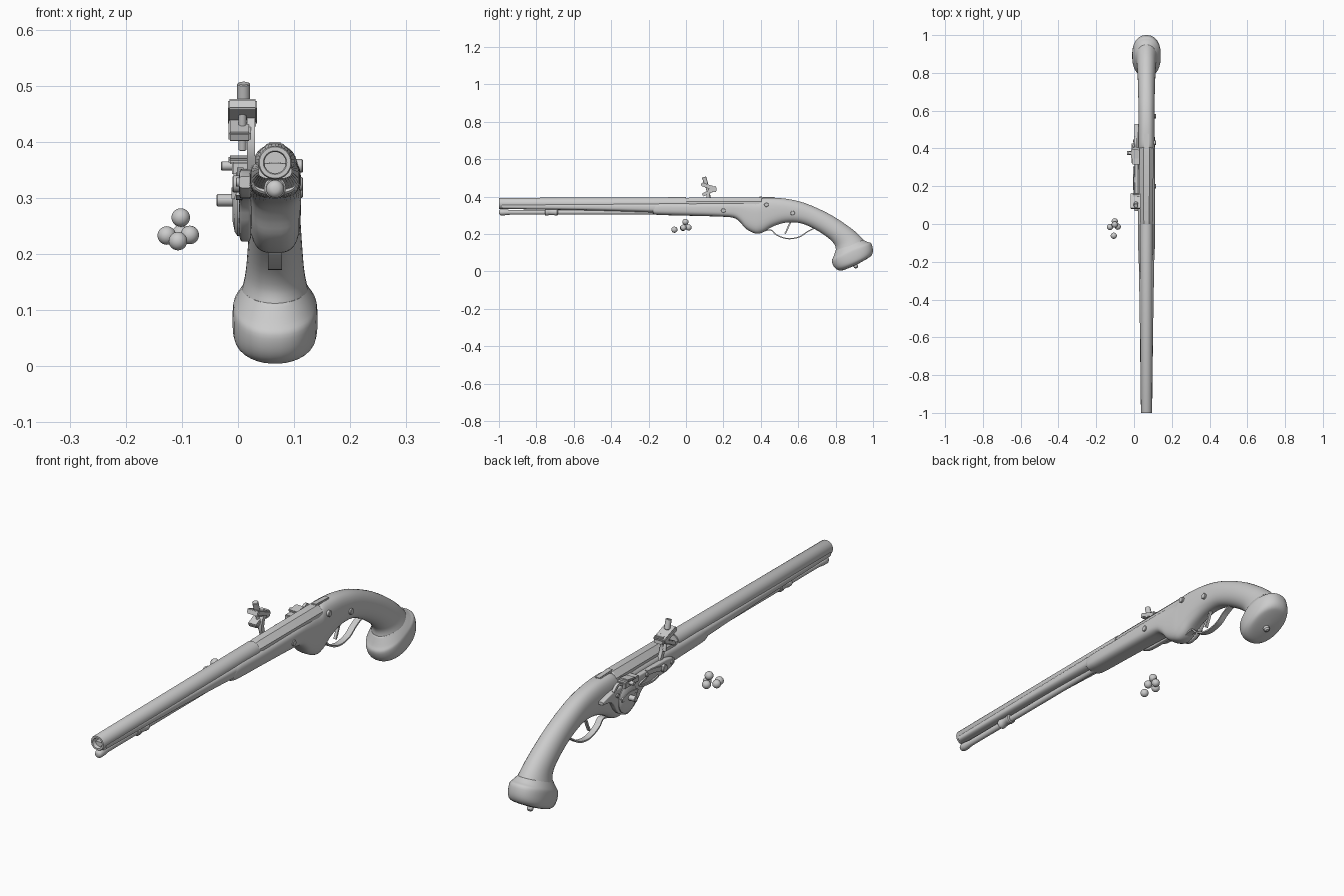
import bpy, bmesh, math
from mathutils import Vector, Matrix

CX = 0.066
steel = bpy.data.materials.new("plain grey")
steel.diffuse_color = (0.6, 0.6, 0.6, 1)


def finish(name, bm, angle=35):
    bmesh.ops.recalc_face_normals(bm, faces=bm.faces)
    me = bpy.data.meshes.new(name)
    bm.to_mesh(me)
    bm.free()
    ob = bpy.data.objects.new(name, me)
    bpy.context.collection.objects.link(ob)
    me.materials.append(steel)
    bpy.ops.object.select_all(action='DESELECT')
    ob.select_set(True)
    bpy.context.view_layer.objects.active = ob
    bpy.ops.object.shade_smooth_by_angle(angle=math.radians(angle))
    return ob


def skin(name, rings, angle=35):
    bm = bmesh.new()
    vs = [[bm.verts.new(p) for p in r] for r in rings]
    n = len(rings[0])
    for a, b in zip(vs, vs[1:]):
        for i in range(n):
            bm.faces.new((a[i], a[(i + 1) % n], b[(i + 1) % n], b[i]))
    bm.faces.new(vs[0])
    bm.faces.new(vs[-1])
    return finish(name, bm, angle)


def resample(rows, steps):
    # Catmull-Rom smoothing of a list of tuples
    rows = [Vector(r) for r in rows]
    ext = [rows[0]] + rows + [rows[-1]]
    out = []
    for p0, p1, p2, p3 in zip(ext, ext[1:], ext[2:], ext[3:]):
        for s in range(steps):
            t = s / steps
            out.append(0.5 * (2 * p1 + (p2 - p0) * t + (2 * p0 - 5 * p1 + 4 * p2 - p3) * t * t
                              + (3 * p1 - p0 - 3 * p2 + p3) * t ** 3))
    return out + [rows[-1]]


def loft(name, rows, cx=CX, steps=4, seg=32, angle=35):
    # each row: top y, top z, bottom y, bottom z, half width, squareness
    rings = []
    for yt, zt, yb, zb, hw, n in resample(rows, steps):
        ring = []
        for i in range(seg):
            a = 2 * math.pi * (i + 0.5) / seg
            c, s = math.cos(a), math.sin(a)
            u = math.copysign(abs(c) ** (2 / n), c)
            v = math.copysign(abs(s) ** (2 / n), s)
            ring.append((cx + hw * u, (yt + yb) / 2 + v * (yt - yb) / 2,
                         (zt + zb) / 2 + v * (zt - zb) / 2))
        rings.append(ring)
    return skin(name, rings, angle)


def strap(name, pts, cx, width, thick, steps=5):
    # flat bar following points (y, z)
    p = resample(pts, steps)
    rings = []
    for i, q in enumerate(p):
        d = (p[min(i + 1, len(p) - 1)] - p[max(i - 1, 0)]).normalized()
        o = Vector((-d.y, d.x)) * thick / 2
        rings.append([(cx + sx * width / 2, q.x + so * o.x, q.y + so * o.y)
                      for sx, so in ((-1, -1), (1, -1), (1, 1), (-1, 1))])
    return skin(name, rings)


def lathe(name, prof, origin, axis, sides=24, turn=0.0, angle=35):
    # prof: (distance along axis, radius)
    rot = Vector(axis).to_track_quat('Z', 'Y').to_matrix()
    rings = [[Vector(origin) + rot @ Vector((r * math.cos(2 * math.pi * i / sides + turn),
              r * math.sin(2 * math.pi * i / sides + turn), h)) for i in range(sides)]
             for h, r in prof]
    return skin(name, rings, angle)


def rod(name, origin, axis, length, r, sides=20):
    b = min(r, length) * 0.15
    return lathe(name, [(0, r - b), (b, r), (length - b, r), (length, r - b)], origin, axis, sides)


def block(name, center, size, tilt=0.0, bevel=0.003):
    bm = bmesh.new()
    m = (Matrix.Translation(center) @ Matrix.Rotation(tilt, 4, 'X')
         @ Matrix.Diagonal((*size, 1)))
    bmesh.ops.create_cube(bm, size=1, matrix=m)
    bmesh.ops.bevel(bm, geom=bm.edges[:], offset=bevel, segments=2, affect='EDGES')
    return finish(name, bm)


# Barrel: round bored front, eight-sided breech
lathe("barrel", [(0.25, 0.004), (0.25, 0.019), (0.003, 0.019), (0, 0.021), (0, 0.028), (0.004, 0.030),
                 (0.9, 0.0335), (1.0, 0.034)], (CX, -1, 0.363), (0, 1, 0), 32)
lathe("breech", [(0, 0.033), (0.02, 0.038), (0.4, 0.0395), (0.405, 0.036)], (CX, 0.0, 0.3595),
      (0, 1, 0), 8, math.pi / 8, 20)
block("breech_tang", (CX, 0.435, 0.392), (0.026, 0.09, 0.012), -0.04)

# Thin wooden bed under the barrel, then the main stock
loft("fore_stock", [(-0.985, 0.362, -0.985, 0.334, 0.030, 3), (-0.5, 0.364, -0.5, 0.326, 0.036, 3),
                    (-0.1, 0.367, -0.1, 0.312, 0.043, 3)])
loft("stock", [(-0.175, 0.350, -0.175, 0.315, 0.034, 2.6), (-0.16, 0.367, -0.16, 0.303, 0.043, 3),
               (0.0, 0.368, 0.0, 0.298, 0.045, 3), (0.18, 0.370, 0.18, 0.293, 0.046, 3.2),
               (0.26, 0.371, 0.255, 0.286, 0.046, 3.2), (0.30, 0.372, 0.29, 0.262, 0.046, 3.2),
               (0.34, 0.374, 0.32, 0.228, 0.046, 3.2), (0.385, 0.376, 0.37, 0.203, 0.046, 3.2),
               (0.41, 0.392, 0.41, 0.208, 0.045, 3), (0.46, 0.394, 0.46, 0.238, 0.044, 2.8),
               (0.54, 0.388, 0.53, 0.260, 0.043, 2.5), (0.64, 0.364, 0.61, 0.258, 0.043, 2.3),
               (0.77, 0.305, 0.69, 0.225, 0.045, 2.1), (0.877, 0.235, 0.765, 0.175, 0.049, 2),
               (0.93, 0.190, 0.797, 0.137, 0.053, 2), (0.957, 0.160, 0.80, 0.105, 0.060, 2)])

# Flared pommel with a round stud on the end
loft("pommel", [(0.950, 0.168, 0.800, 0.112, 0.057, 2.1), (0.970, 0.158, 0.787, 0.076, 0.070, 2.2),
                (0.990, 0.150, 0.779, 0.055, 0.075, 2.3), (1.000, 0.115, 0.790, 0.026, 0.0755, 2.3),
                (0.994, 0.088, 0.810, 0.008, 0.070, 2.2), (0.972, 0.070, 0.838, 0.006, 0.052, 2),
                (0.920, 0.040, 0.895, 0.028, 0.010, 2)], angle=50)
lathe("pommel_stud", [(0, 0.013), (0.014, 0.012), (0.02, 0.006)], (CX, 0.904, 0.036), (0, 0.43, -0.9), 16)

# Ramrod and its pipe
lathe("ramrod", [(0, 0.006), (0.003, 0.012), (0.010, 0.016), (0.03, 0.016), (0.06, 0.0125),
                 (0.86, 0.0125)], (CX, -1, 0.316), (0, 1, 0))
lathe("ramrod_pipe", [(0, 0.016), (0.004, 0.0195), (0.016, 0.0195), (0.02, 0.017), (0.05, 0.017),
                      (0.054, 0.0195), (0.066, 0.0195), (0.07, 0.016)],
      (CX, -0.755, 0.318), (0, 1, 0))

# Trigger and guard
strap("trigger_guard", [(0.39, 0.206), (0.45, 0.222), (0.48, 0.198), (0.52, 0.180), (0.56, 0.175),
                        (0.61, 0.186), (0.65, 0.213), (0.69, 0.232)], CX, 0.025, 0.006)
strap("trigger", [(0.565, 0.275), (0.55, 0.245), (0.54, 0.222), (0.530, 0.202)], CX, 0.011, 0.008)

# Screw heads on the right flank
for y, z in ((0.20, 0.325), (0.43, 0.357), (0.57, 0.312)):
    rod("side_screw", (CX + 0.036, y, z), (1, 0, 0), 0.014, 0.012)

# Lock plate on the left flank, with rounded belly
plate = [(0.07, 0.338, 0.07, 0.318), (0.12, 0.350, 0.12, 0.300), (0.26, 0.352, 0.26, 0.294),
         (0.31, 0.352, 0.31, 0.250), (0.37, 0.352, 0.37, 0.222), (0.43, 0.350, 0.43, 0.250),
         (0.47, 0.345, 0.47, 0.305), (0.53, 0.330, 0.53, 0.318)]
loft("lock_plate", [(*r, 0.011, 6) for r in plate], cx=0.013, steps=4)

# Wheel, cover ring and square winding spindle
lathe("wheel_cover", [(0, 0.058), (0.007, 0.058), (0.012, 0.050), (0.016, 0.030), (0.016, 0.016)],
      (0.006, 0.375, 0.290), (-1, 0, 0), 32)
rod("wheel_spindle", (-0.005, 0.375, 0.296), (-1, 0, 0), 0.033, 0.011)
strap("wheel_bridge", [(0.325, 0.305), (0.375, 0.312), (0.425, 0.300)], -0.008, 0.008, 0.014)

# Priming pan and sliding cover
block("priming_pan", (0.012, 0.36, 0.352), (0.046, 0.09, 0.024))
block("pan_cover", (0.004, 0.372, 0.368), (0.042, 0.05, 0.010), 0.12)
rod("pan_button", (0.0, 0.375, 0.357), (-1, 0, 0), 0.030, 0.008)
strap("pan_lever", [(0.40, 0.352), (0.43, 0.366), (0.46, 0.345)], 0.006, 0.012, 0.010)

# Cock: pivot, arm, jaws and clamp screw
rod("cock_pivot", (0.012, 0.145, 0.325), (-1, 0, 0), 0.022, 0.015)
strap("cock_foot", [(0.25, 0.345), (0.20, 0.338), (0.145, 0.325)], 0.004, 0.012, 0.018)
strap("cock_arm", [(0.15, 0.322), (0.132, 0.355), (0.118, 0.390), (0.122, 0.425), (0.145, 0.455)],
      0.023, 0.014, 0.017)
block("upper_jaw", (0.008, 0.122, 0.453), (0.052, 0.085, 0.020), -0.35)
block("lower_jaw", (0.003, 0.120, 0.423), (0.040, 0.070, 0.018), 0.45)
block("jaw_hinge", (0.012, 0.150, 0.440), (0.040, 0.024, 0.030), 0.1)
rod("jaw_screw", (0.008, 0.128, 0.385), (0, -0.25, 1), 0.09, 0.007)
rod("jaw_screw_head", (0.010, 0.108, 0.466), (0, -0.3, 1), 0.040, 0.0115)

# Cock spring along the plate
strap("cock_spring", [(0.18, 0.308), (0.22, 0.300), (0.28, 0.306), (0.30, 0.318), (0.26, 0.328)],
      0.002, 0.012, 0.007)
for y, z in ((0.25, 0.338), (0.44, 0.325), (0.09, 0.328)):
    rod("lock_screw", (0.008, y, z), (-1, 0, 0), 0.012, 0.008)

# Loose lead balls beside the pistol
for c in ((-0.102, -0.003, 0.265), (-0.127, -0.016, 0.233), (-0.086, -0.014, 0.234),
          (-0.102, 0.014, 0.235), (-0.107, -0.062, 0.223)):
    bm = bmesh.new()
    bmesh.ops.create_uvsphere(bm, u_segments=24, v_segments=14, radius=0.0165,
                              matrix=Matrix.Translation(c))
    finish("lead_ball", bm)
